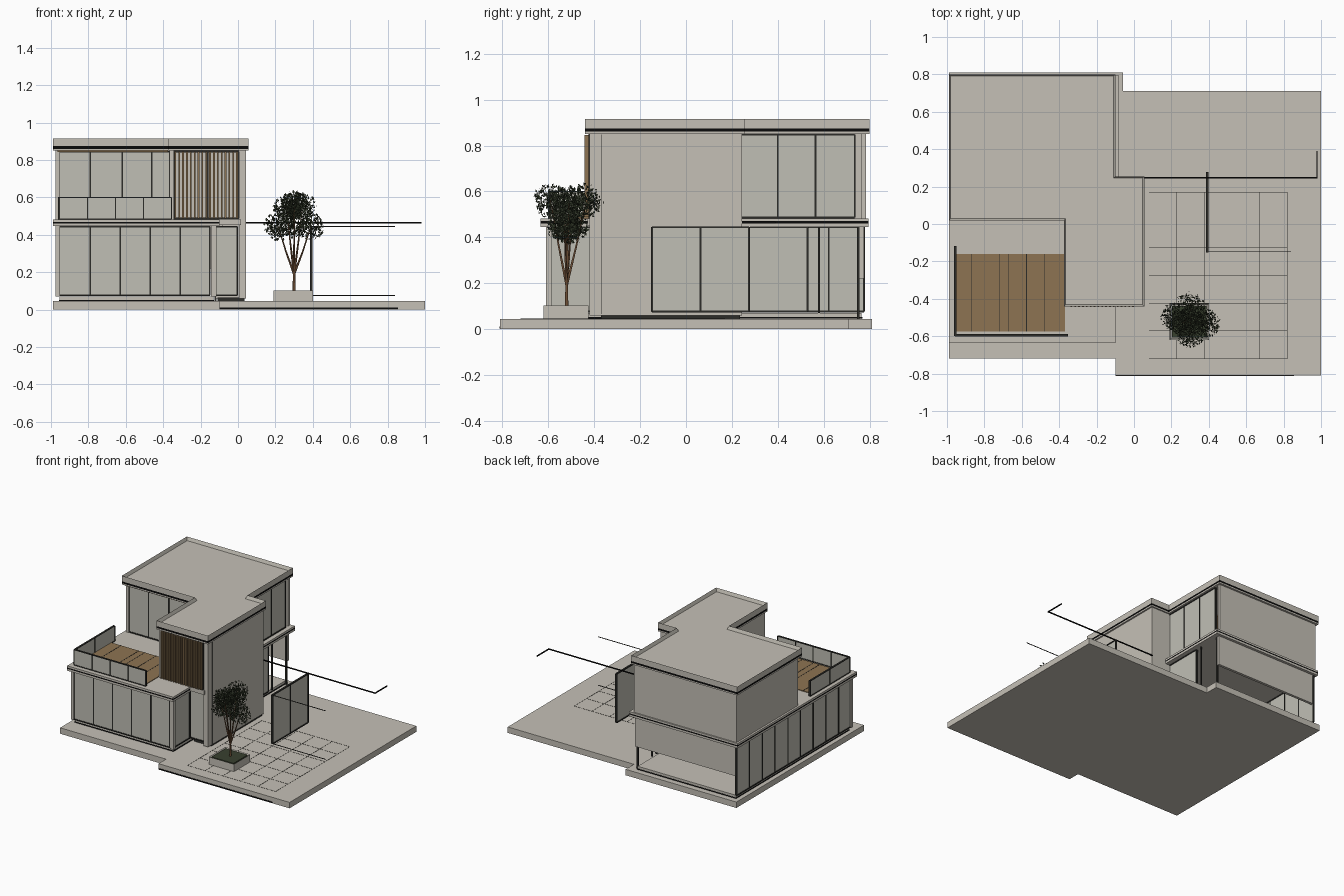
import bpy, bmesh, math, random
from mathutils import Vector, Euler

random.seed(4)
if "Cube" in bpy.data.objects:
    bpy.data.objects.remove(bpy.data.objects["Cube"])


def material(name, r, g, b):
    m = bpy.data.materials.new(name)
    m.use_nodes = True
    m.diffuse_color = (r, g, b, 1)
    m.node_tree.nodes["Principled BSDF"].inputs["Base Color"].default_value = (r, g, b, 1)
    return m


WALL = material("warm grey render", .56, .53, .47)
GLASS = material("pale glass", .53, .52, .46)
FRAME = material("dark frame", .025, .025, .022)
BLACK = material("black", .003, .003, .003)
WOOD = material("timber", .27, .175, .085)
BARK = material("bark", .15, .075, .035)
LEAF = material("leaf green", .04, .052, .028)


def finish(name, bm, mat):
    mesh = bpy.data.meshes.new(name)
    bm.to_mesh(mesh)
    bm.free()
    mesh.materials.append(mat)
    ob = bpy.data.objects.new(name, mesh)
    bpy.context.collection.objects.link(ob)
    return ob


def add_box(bm, xs, ys, zs):
    verts = bmesh.ops.create_cube(bm, size=1)["verts"]
    for v in verts:
        v.co = [a[0] + (c + .5) * (a[1] - a[0]) for a, c in zip((xs, ys, zs), v.co)]


def box(name, mat, xs, ys, zs):
    bm = bmesh.new()
    add_box(bm, xs, ys, zs)
    return finish(name, bm, mat)


def prism(name, mat, outline, z0, z1, shrink=0, rim=0, sink=0):
    """Extruded outline, optionally shrunk, with a sunken top inside a rim."""
    bm = bmesh.new()
    face = bm.faces.new([bm.verts.new((x, y, z0)) for x, y in outline])
    if shrink:
        bmesh.ops.inset_individual(bm, faces=[face], thickness=shrink)
        bmesh.ops.delete(bm, geom=[f for f in bm.faces if f != face], context="FACES")
    top = bmesh.ops.extrude_face_region(bm, geom=[face], use_keep_orig=True)["geom"]
    for v in top:
        if isinstance(v, bmesh.types.BMVert):
            v.co.z = z1
    bmesh.ops.recalc_face_normals(bm, faces=bm.faces)
    if rim:
        cap = next(f for f in bm.faces if f.normal.z > .9)
        bmesh.ops.inset_individual(bm, faces=[cap], thickness=rim)
        for v in cap.verts:
            v.co.z -= sink
    return finish(name, bm, mat)


def glazing(name, along, at, stops, zs, w=.008):
    """Pane with mullions at the stops and rails at top and bottom."""
    def place(bm, span, depth, z):
        d = (at - depth, at + depth)
        add_box(bm, *((span, d) if along == "x" else (d, span)), z)
    pane, bars = bmesh.new(), bmesh.new()
    place(pane, (stops[0], stops[-1]), .003, zs)
    for s in stops:
        place(bars, (s - w / 2, s + w / 2), .007, zs)
    for z in zs:
        place(bars, (stops[0], stops[-1]), .007, (z - w / 2, z + w / 2))
    finish(name + "_glass", pane, GLASS)
    finish(name + "_frame", bars, FRAME)


def spread(a, b, n):
    return [a + (b - a) * i / n for i in range(n + 1)]


# Ground slab and paving
ground = [(-.99, -.72), (-.1, -.72), (-.1, -.81), (1, -.81), (1, .71), (-.06, .71), (-.06, .81), (-.99, .81)]
prism("ground_slab", WALL, ground, 0, .045)
box("slab_front_joint", BLACK, (-.1, .855), (-.813, -.809), (.002, .011))
joints = bmesh.new()
for x in spread(.08, .82, 5):
    add_box(joints, (x - .001, x + .001), (-.72, .17), (.045, .046))
for y in spread(-.72, .17, 6):
    add_box(joints, (.08, .82), (y - .001, y + .001), (.045, .046))
finish("paving_joints", joints, FRAME)

# Roof with parapet and shadow gap
roof = [(-.99, .02), (-.375, .02), (-.375, -.44), (.055, -.44), (.055, .255), (-.1, .255), (-.1, .8), (-.99, .8)]
prism("roof_parapet", WALL, roof, .874, .916, rim=.014, sink=.025)
prism("roof_shadow_gap", BLACK, roof, .86, .874, shrink=.006)
prism("roof_soffit", WALL, roof, .85, .86, shrink=.008)
box("timber_soffit", WOOD, (-.965, -.375), (.03, .7), (.843, .851))

# Floor slab between storeys
floor = [(-.99, -.635), (-.1, -.635), (-.1, .2), (-.08, .2), (-.08, .795), (-.99, .795)]
prism("floor_slab_top", WALL, floor, .47, .483)
prism("floor_shadow_gap", BLACK, floor, .461, .47, shrink=.002)
prism("floor_slab_bottom", WALL, floor, .446, .461, shrink=.008)
box("entrance_ceiling", WALL, (-.11, .015), (-.43, .24), (.452, .483))

# Plinth
box("plinth", WALL, (-.955, -.13), (-.59, .765), (.045, .07))
box("tower_plinth", FRAME, (-.11, .035), (-.37, .235), (.045, .065))
box("plinth_shadow", BLACK, (-.958, -.127), (-.593, .768), (.046, .052))

# Ground storey
Z = (.076, .444)
glazing("front_window", "x", -.6, [-.955, -.79, -.63, -.47, -.31, -.15], Z)
glazing("side_window", "y", -.965, spread(-.6, .775, 9), Z)
glazing("front_return_window", "y", -.13, [-.595, -.4], Z)
glazing("rear_patio_window", "y", -.12, [.24, .53], Z)
box("front_corner_post", WALL, (-.145, -.115), (-.61, -.585), (.07, .447))
box("side_corner_post", WALL, (-.977, -.955), (-.61, -.585), (.07, .447))
glazing("entrance_door", "x", -.385, [-.125, -.005], Z)
box("rear_band", WALL, (-.965, -.115), (.755, .775), (.22, .447))
box("rear_post", FRAME, (-.125, -.115), (.745, .757), (.045, .447))
box("open_door_jamb", FRAME, (-.125, -.115), (.575, .583), (.07, .447))

# Tower walls
box("tower_side_wall", WALL, (.005, .043), (-.42, .245), (.06, .855))
box("tower_rear_wall", WALL, (-.12, .01), (.225, .245), (.06, .855))
box("tower_inner_wall", WALL, (-.365, -.345), (-.425, .07), (.48, .855))
box("tower_front_wall", WALL, (-.35, .01), (-.405, -.39), (.48, .855))
box("tower_wall_joint", FRAME, (.042, .0438), (-.371, -.368), (.065, .848))

# Timber screen
slats = bmesh.new()
for x in spread(-.335, -.005, 16):
    add_box(slats, (x - .0045, x + .0045), (-.443, -.422), (.488, .845))
finish("timber_screen", slats, WOOD)
screen = bmesh.new()
for z in (.488, .845):
    add_box(screen, (-.345, .005), (-.425, -.408), (z - .005, z + .005))
for x in (-.34, -.163, .003):
    add_box(screen, (x - .004, x + .004), (-.425, -.408), (.488, .845))
finish("screen_frame", screen, FRAME)

# Upper storey
box("upper_side_wall", WALL, (-.975, -.955), (.05, .785), (.48, .855))
box("upper_rear_wall", WALL, (-.975, -.115), (.765, .785), (.48, .855))
glazing("terrace_window", "x", .06, [-.955, -.79, -.62, -.46, -.365], (.487, .843))
glazing("upper_side_window", "y", -.12, [.235, .4, .565, .735], (.487, .848))

# Terrace deck and balustrade
box("terrace_deck", WOOD, (-.957, -.37), (-.575, -.16), (.482, .488))
seams = bmesh.new()
for x in (-.87, -.72, -.67, -.575, -.48):
    add_box(seams, (x - .002, x + .002), (-.575, -.16), (.487, .489))
finish("deck_seams", seams, FRAME)
glazing("front_balustrade", "x", -.595, spread(-.955, -.355, 4), (.485, .6), w=.005)
glazing("side_balustrade", "y", -.955, spread(-.595, -.12, 2), (.485, .6), w=.005)

# Free standing garden screen and rails
glazing("garden_screen", "y", .392, [-.148, .063, .275], Z)
for z in Z:
    box("garden_rail", FRAME, (.392, .84), (-.15, -.146), (z - .002, z + .002))
box("long_rail", BLACK, (.04, .982), (.244, .25), (.461, .469))
box("long_rail_end", BLACK, (.976, .982), (.244, .39), (.461, .469))

# Planter
planter = [(.19, -.62), (.4, -.62), (.4, -.425), (.19, -.425)]
prism("planter", WALL, planter, .045, .102, rim=.012, sink=.012)
hedge = bmesh.new()
add_box(hedge, (.203, .387), (-.607, -.438), (.088, .1))
finish("planter_ground_cover", hedge, LEAF)

# Tree branches
root = Vector((.3, -.52, .09))
clumps = [(.215, -.5, .445), (.39, -.53, .445), (.3, -.59, .56), (.3, -.435, .56),
          (.26, -.53, .54), (.345, -.51, .55), (.3, -.52, .46)]
curve = bpy.data.curves.new("tree_branches", "CURVE")
curve.dimensions = "3D"
curve.bevel_depth = .008
curve.bevel_resolution = 1
curve.use_fill_caps = True
for c in clumps:
    tip = Vector(c)
    fork = root + Vector((0, 0, .1))
    bend = fork.lerp(tip, .5) + Vector((0, 0, -.01))
    line = curve.splines.new("POLY")
    line.points.add(3)
    for p, co, r in zip(line.points, (root, fork, bend, tip), (1.1, .8, .55, .3)):
        p.co = (*co, 1)
        p.radius = r
curve.materials.append(BARK)
bpy.context.collection.objects.link(bpy.data.objects.new("tree_branches", curve))

# Tree foliage
leaves = bmesh.new()
for c in clumps:
    for i in range(330):
        d = Vector([random.gauss(0, 1) for k in range(3)]).normalized()
        pos = Vector(c) + d * .076 * random.random() ** .4
        turn = Euler([random.uniform(0, math.tau) for k in range(3)]).to_matrix()
        size = random.uniform(.007, .011)
        shape = ((-1, 0, 0), (0, -.55, 0), (1, 0, 0), (0, .55, 0))
        leaves.faces.new([leaves.verts.new(pos + turn @ Vector(p) * size) for p in shape])
finish("tree_leaves", leaves, LEAF)
